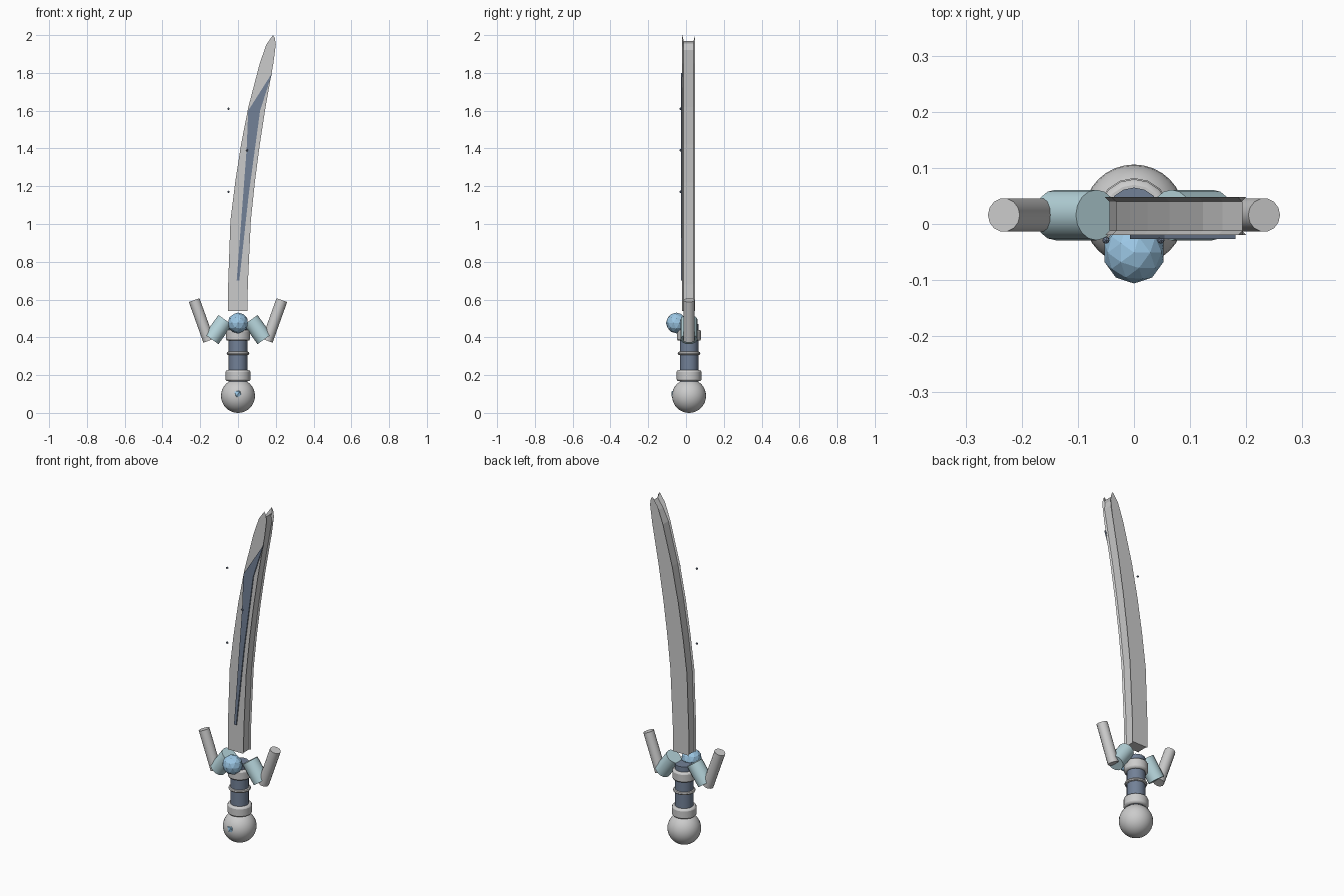
import bpy, bmesh, math
from mathutils import Vector

if "Cube" in bpy.data.objects:
    bpy.data.objects.remove(bpy.data.objects["Cube"])

YC = 0.016  # depth of the hilt axis


def material(name, rgb):
    m = bpy.data.materials.new(name)
    m.diffuse_color = (*rgb, 1)
    m.use_nodes = True
    m.node_tree.nodes["Principled BSDF"].inputs["Base Color"].default_value = m.diffuse_color
    return m


SLATE = material("slate", (0.17, 0.22, 0.31))
PALE = material("pale_blue", (0.48, 0.68, 0.73))
GEM = material("gem_blue", (0.33, 0.57, 0.78))


def finish(ob, name, mat=None, smooth=True):
    ob.name = name
    if mat:
        ob.data.materials.append(mat)
    if smooth:
        bpy.ops.object.shade_smooth_by_angle(angle=math.radians(35))
    return ob


def rod(name, a, b, r, mat=None, sides=16, bevel=0):
    a, b = Vector(a), Vector(b)
    bpy.ops.mesh.primitive_cylinder_add(vertices=sides, radius=r, depth=(b - a).length, location=(a + b) / 2)
    ob = bpy.context.object
    ob.rotation_euler = (b - a).to_track_quat('Z', 'Y').to_euler()
    finish(ob, name, mat)
    if bevel:
        mod = ob.modifiers.new("bevel", 'BEVEL')
        mod.width, mod.segments = bevel, 2
    return ob


def ico(name, loc, r, mat, sub=2):
    bpy.ops.mesh.primitive_ico_sphere_add(subdivisions=sub, radius=r, location=loc)
    return finish(bpy.context.object, name, mat, smooth=False)


def loft(name, rings, mat=None):
    """Closed solid through matching rings of 3D points."""
    bm = bmesh.new()
    vs = [[bm.verts.new(p) for p in ring] for ring in rings]
    n = len(vs[0])
    for r0, r1 in zip(vs, vs[1:]):
        for i in range(n):
            j = (i + 1) % n
            bm.faces.new((r0[i], r0[j], r1[j], r1[i]))
    bm.faces.new(vs[0])
    bm.faces.new(vs[-1])
    bmesh.ops.recalc_face_normals(bm, faces=bm.faces)
    me = bpy.data.meshes.new(name)
    bm.to_mesh(me)
    bm.free()
    if mat:
        me.materials.append(mat)
    ob = bpy.data.objects.new(name, me)
    bpy.context.collection.objects.link(ob)
    return ob


# Curved blade: flat sides with a recessed strip all round the edge
left = [(-.052, .54), (-.052, .68), (-.04, 1.02), (-.015, 1.22), (.016, 1.42),
        (.055, 1.62), (.115, 1.85), (.15, 1.95), (.185, 2.0)]
right = [(.05, .54), (.052, .68), (.068, 1.02), (.089, 1.22), (.115, 1.42),
         (.146, 1.62), (.187, 1.85), (.2, 1.95), (.195, 1.985)]
outline = left + right[::-1]
inner = []
for (lx, lz), (rx, rz) in list(zip(left, right)) + list(zip(right, left))[::-1]:
    s = .008 if lx < rx else -.008
    inner.append((lx + s, lz - (.03 if lz > 1.9 else 0)))


def ring(pts, y):
    return [(x, y, z) for x, z in pts]


loft("blade", [ring(outline, -.02), ring(inner, -.012), ring(inner, .04), ring(outline, .048)])

# Dark inlay on the front of the blade
inlay = [(-.007, .70), (.007, .70), (.056, 1.15), (.117, 1.6), (.181, 1.8), (.054, 1.6), (.046, 1.4)]
loft("blade_inlay", [ring(inlay, -.027), ring(inlay, -.018)], SLATE)

# Tiny studs beside the inlay
for x, z in ((-.05, 1.61), (.048, 1.39), (-.05, 1.17)):
    ico("stud", (x, -.029, z), .007, SLATE, 1)

# Pommel with its small gem
bpy.ops.mesh.primitive_uv_sphere_add(segments=32, ring_count=16, radius=.09, location=(0, YC, .09))
finish(bpy.context.object, "pommel")
ico("pommel_gem", (0, -.055, .1), .027, GEM, 1)

# Grip, collars and ring
rod("grip", (0, YC, .15), (0, YC, .47), .049, SLATE)
rod("lower_collar", (0, YC, .168), (0, YC, .226), .066, bevel=.01)
rod("upper_collar", (0, YC, .382), (0, YC, .44), .064, bevel=.01)
bpy.ops.mesh.primitive_torus_add(major_segments=24, minor_segments=8, major_radius=.051,
                                 minor_radius=.009, location=(0, YC, .315))
finish(bpy.context.object, "grip_ring")

# Crossguard arms, mirrored left and right
for s in (-1, 1):
    rod("guard_arm", (s * .14, YC, .39), (s * .067, YC, .492), .045, PALE)
    rod("guard_prong", (s * .155, YC, .382), (s * .232, YC, .597), .03, sides=14)

# Large faceted gem on the guard
ico("guard_gem", (0, -.051, .476), .055, GEM)
